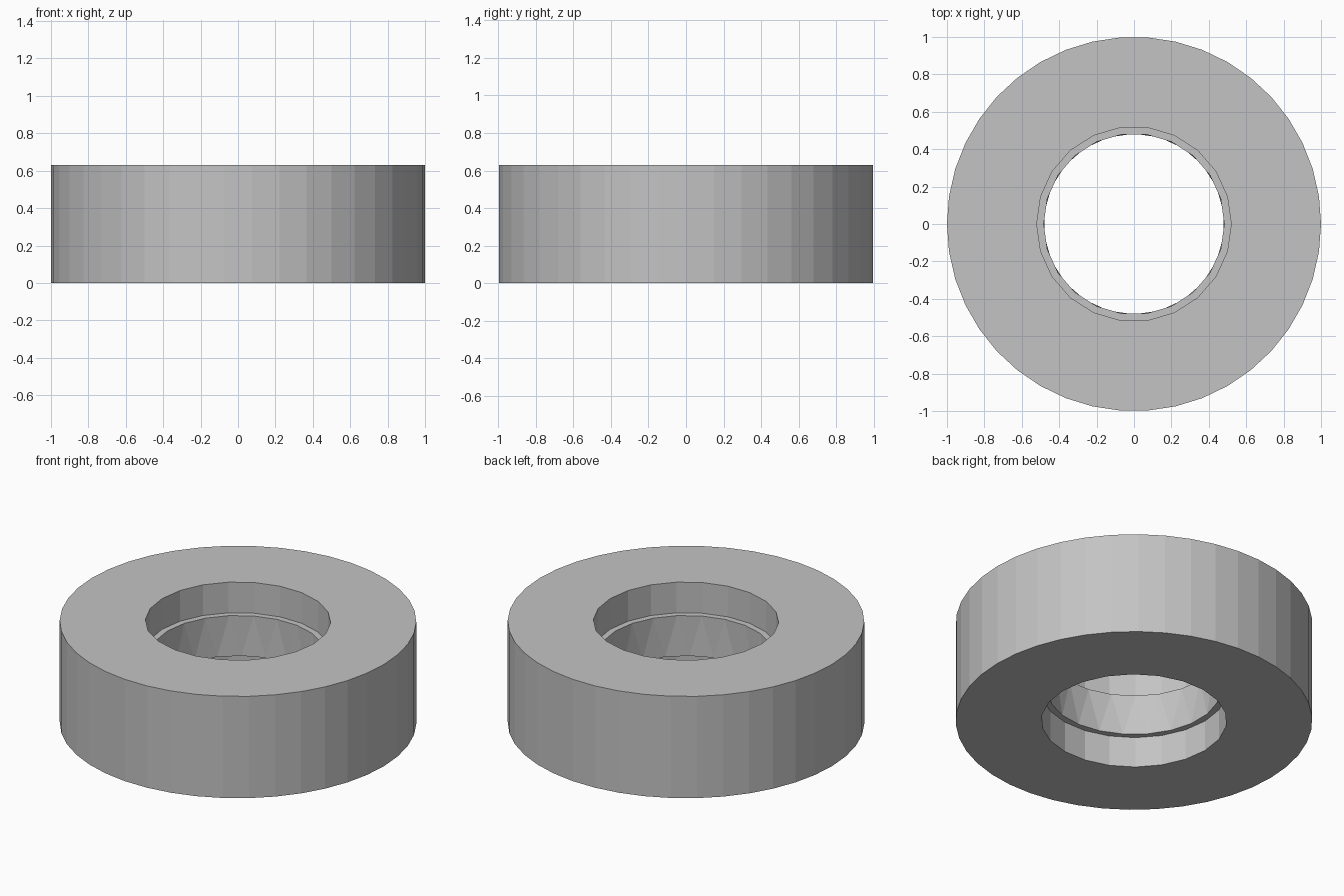
import bpy, bmesh, math

cube = bpy.data.objects.get("Cube")
if cube:
    bpy.data.objects.remove(cube)

HEIGHT = 0.63
BORE_SIDES = 22


def make_material(name, rgb):
    mat = bpy.data.materials.new(name)
    mat.use_nodes = True
    colour = (*rgb, 1)
    mat.diffuse_color = colour
    mat.node_tree.nodes["Principled BSDF"].inputs["Base Color"].default_value = colour
    return mat


def ring(bm, radius, z, sides, turn=0.0):
    """Circle of vertices; turn is a fraction of one side."""
    angles = [(i + turn) * math.tau / sides for i in range(sides)]
    verts = [bm.verts.new((radius * math.cos(a), radius * math.sin(a), z)) for a in angles]
    return verts, angles


def zip_rings(bm, first, second):
    """Join two rings by angle, with quads where they line up and triangles elsewhere."""
    (va, aa), (vb, ab) = first, second
    na, nb = len(va), len(vb)
    i = j = 0
    while i < na or j < nb:
        next_a = aa[i + 1] if i + 1 < na else aa[0] + math.tau
        next_b = ab[j + 1] if j + 1 < nb else ab[0] + math.tau
        both = i < na and j < nb and abs(next_a - next_b) < 1e-5
        step_a = both or j >= nb or (i < na and next_a < next_b)
        step_b = both or not step_a
        corners = [va[i % na], vb[j % nb]]
        if step_b:
            j += 1
            corners.append(vb[j % nb])
        if step_a:
            i += 1
            corners.append(va[i % na])
        bm.faces.new(corners)


# Ring body with a wide bore at each end and a narrower lip in the middle
bm = bmesh.new()
rings = [
    ring(bm, 1.0, 0, 42),
    ring(bm, 1.0, HEIGHT, 42),
    ring(bm, 0.52, HEIGHT, BORE_SIDES),
    ring(bm, 0.52, 0.44, BORE_SIDES),
    ring(bm, 0.483, 0.44, BORE_SIDES),
    ring(bm, 0.483, 0.19, BORE_SIDES, 0.5),
    ring(bm, 0.52, 0.19, BORE_SIDES),
    ring(bm, 0.52, 0, BORE_SIDES),
]
for k, current in enumerate(rings):
    zip_rings(bm, current, rings[(k + 1) % len(rings)])
bmesh.ops.recalc_face_normals(bm, faces=bm.faces)

mesh = bpy.data.meshes.new("bored_ring")
bm.to_mesh(mesh)
bm.free()
mesh.materials.append(make_material("light grey", (0.55, 0.55, 0.55)))
body = bpy.data.objects.new("bored_ring", mesh)
bpy.context.collection.objects.link(body)
